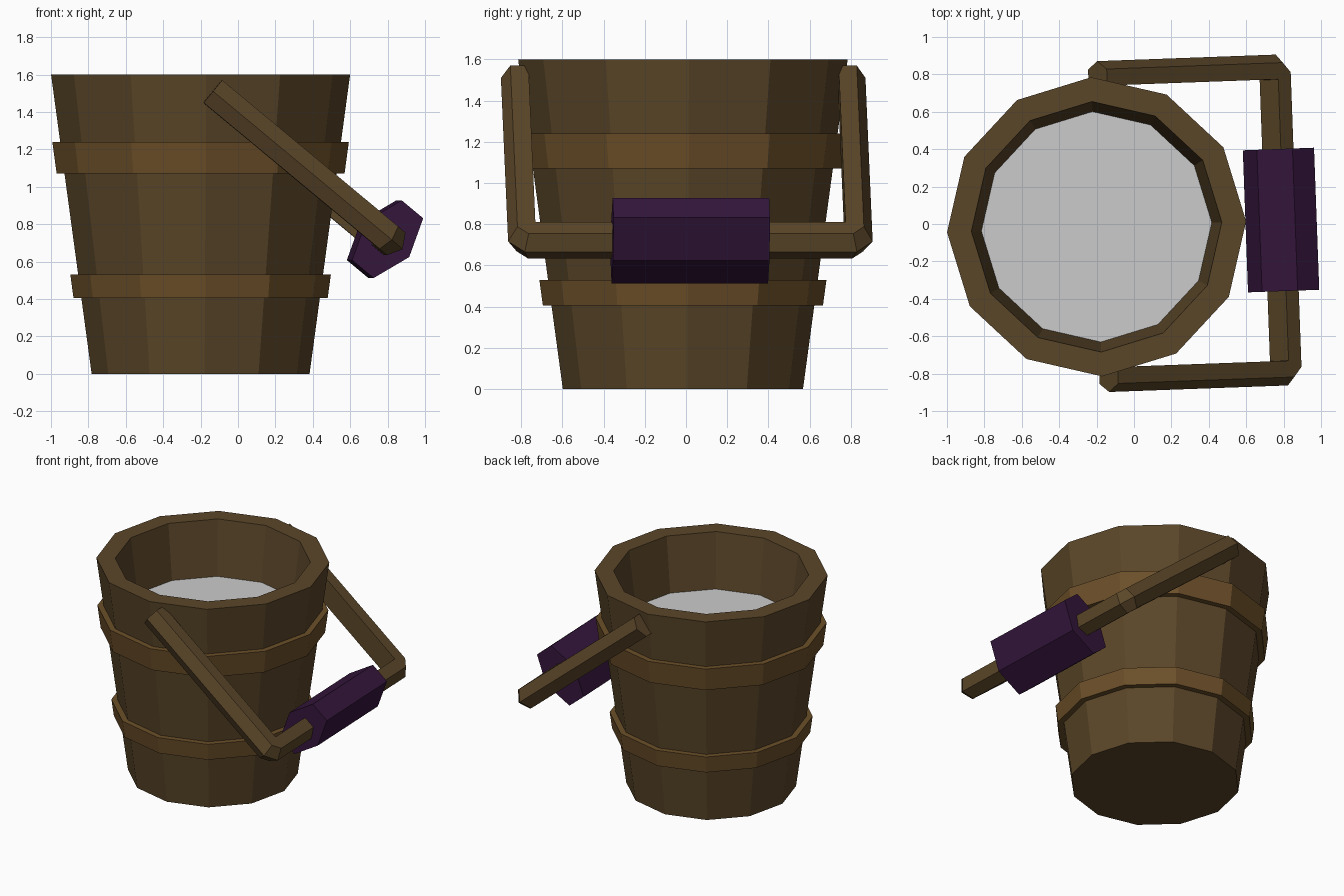
import bpy, bmesh
from math import sin, cos, tau, radians
from mathutils import Matrix, Vector

if "Cube" in bpy.data.objects:
    bpy.data.objects.remove(bpy.data.objects["Cube"])

SIDES = 12
PLACE = Matrix.Translation((-0.2, -0.015, 0)) @ Matrix.Rotation(radians(2.1), 4, 'Z')


def material(name, rgb):
    m = bpy.data.materials.new(name)
    m.diffuse_color = (*rgb, 1)
    m.use_nodes = True
    m.node_tree.nodes["Principled BSDF"].inputs["Base Color"].default_value = m.diffuse_color
    return m


wood = material("wood", (0.105, 0.062, 0.022))
band_wood = material("band_wood", (0.15, 0.078, 0.022))
purple = material("purple_wrap", (0.035, 0.008, 0.046))


def skin(name, rings, mat=None, cap_start=False, cap_end=False, loop=False):
    """Join equal-length closed rings of points with quads."""
    bm = bmesh.new()
    vs = [[bm.verts.new(PLACE @ Vector(p)) for p in r] for r in rings]
    pairs = list(zip(vs, vs[1:])) + ([(vs[-1], vs[0])] if loop else [])
    for a, b in pairs:
        for i in range(len(a)):
            j = (i + 1) % len(a)
            bm.faces.new((a[i], a[j], b[j], b[i]))
    if cap_start:
        bm.faces.new(vs[0][::-1])
    if cap_end:
        bm.faces.new(vs[-1])
    bmesh.ops.recalc_face_normals(bm, faces=bm.faces[:])
    me = bpy.data.meshes.new(name)
    bm.to_mesh(me)
    bm.free()
    if mat:
        me.materials.append(mat)
    ob = bpy.data.objects.new(name, me)
    bpy.context.collection.objects.link(ob)
    return ob


def circle(r, z):
    return [(r * cos(tau * i / SIDES), r * sin(tau * i / SIDES), z) for i in range(SIDES)]


def wall(z):
    return 0.583 + 0.217 * z / 1.6


# Bucket body: tapered outside, thick rim, hollow inside with a solid floor
skin("bucket_body", [circle(wall(0), 0), circle(0.8, 1.6), circle(0.67, 1.6), circle(0.615, 1.18)],
     wood, cap_start=True, cap_end=True)

# Contents
bm_surface = skin("liquid_surface", [circle(0.616, 1.185), circle(0.618, 1.19)], cap_end=True)

# Two bands that follow the taper
for name, z0, z1 in (("lower_band", 0.405, 0.53), ("upper_band", 1.07, 1.24)):
    skin(name, [circle(wall(z0) - 0.02, z0), circle(wall(z0) + 0.042, z0),
                circle(wall(z1) + 0.042, z1), circle(wall(z1) - 0.02, z1)],
         band_wood, loop=True)

# Handle frame: s runs down the arm, y across, h out of the handle plane
TILT = radians(39.7)
START = Vector((0.035, 0, 1.51))
U = Vector((cos(TILT), 0, -sin(TILT)))
N = Vector((sin(TILT), 0, cos(TILT)))


def on_handle(s, y, h):
    return START + U * s + Vector((0, y, 0)) + N * h


# Handle: section swept round a U with chamfered corners
L, W, C = 1.255, 0.819, 0.04
path = [Vector(p) for p in ((0, -W), (L - C, -W), (L, C - W), (L, W - C), (L - C, W), (0, W))]
section = [(0.066, 0), (0.022, 0.078), (-0.066, 0.078), (-0.066, -0.078), (0.022, -0.078)]
dirs = [(b - a).normalized() for a, b in zip(path, path[1:])]
rings = []
for i, p in enumerate(path):
    d0, d1 = dirs[max(i - 1, 0)], dirs[min(i, len(dirs) - 1)]
    n0, n1 = Vector((d0.y, -d0.x)), Vector((d1.y, -d1.x))
    mitre = (n0 + n1) / (1 + n0.dot(n1))
    rings.append([on_handle(*(p + mitre * o), h) for o, h in section])
skin("handle", rings, wood, cap_start=True, cap_end=True)

# Grip: flattened hexagonal wrap on the crossbar
hexagon = [(0.15 * cos(tau * i / 6), 0.24 * sin(tau * i / 6)) for i in range(6)]
skin("handle_grip", [[on_handle(1.237 + a, y, h) for a, h in hexagon] for y in (-0.38, 0.38)],
     purple, cap_start=True, cap_end=True)
